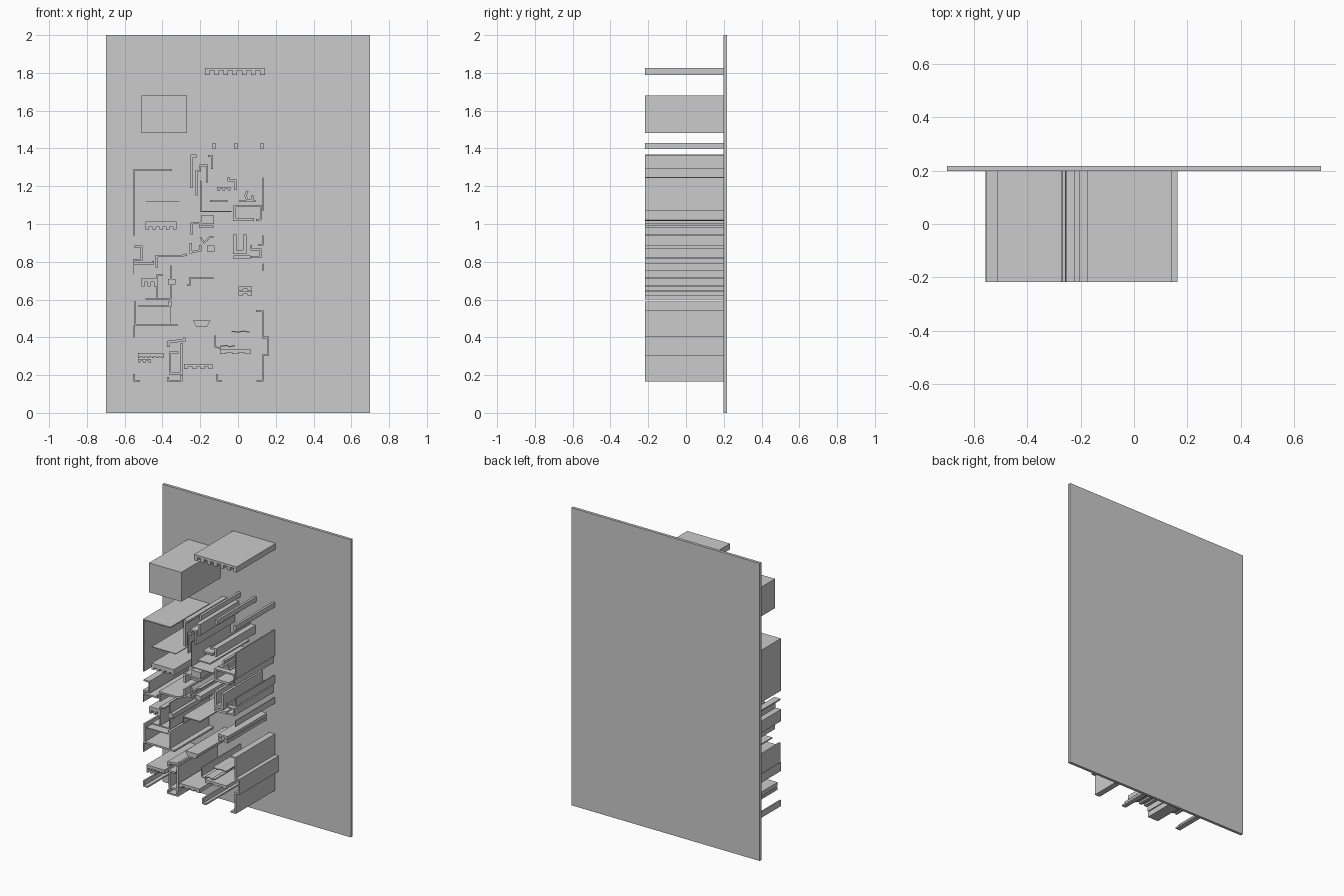
import bpy, bmesh
from mathutils import Vector

FRONT, FACE, BACK = -0.217, 0.198, 0.217


def prism(name, pts, y0=FRONT, y1=FACE):
    """Extrude an (x, z) outline along y."""
    bm = bmesh.new()
    face = bm.faces.new([bm.verts.new((x, y0, z)) for x, z in pts])
    ext = bmesh.ops.extrude_face_region(bm, geom=[face])
    moved = [v for v in ext["geom"] if isinstance(v, bmesh.types.BMVert)]
    bmesh.ops.translate(bm, vec=(0, y1 - y0, 0), verts=moved)
    bmesh.ops.recalc_face_normals(bm, faces=bm.faces)
    me = bpy.data.meshes.new(name)
    bm.to_mesh(me)
    bm.free()
    ob = bpy.data.objects.new(name, me)
    bpy.context.collection.objects.link(ob)
    return ob


def block(name, x0, x1, z0, z1, y0=FRONT, y1=FACE):
    return prism(name, [(x0, z0), (x1, z0), (x1, z1), (x0, z1)], y0, y1)


def wall(name, path, t=0.008):
    """Thin wall following a centre line, with mitred corners."""
    p = [Vector(q) for q in path]
    dirs = [(b - a).normalized() for a, b in zip(p, p[1:])]
    norms = [Vector((-d.y, d.x)) for d in dirs]
    left, right = [], []
    for i, q in enumerate(p):
        n0, n1 = norms[max(i - 1, 0)], norms[min(i, len(norms) - 1)]
        off = (n0 + n1) / (1 + n0.dot(n1)) * t / 2
        left.append(q + off)
        right.append(q - off)
    return prism(name, left + right[::-1])


def comb(name, x0, x1, z0, z1, n, root=0.7):
    """Slab with n teeth hanging from its underside."""
    zm = z0 + (z1 - z0) * root
    w = (x1 - x0) / (2 * n - 1)
    pts = [(x0, z1)]
    for i in range(n):
        a, b = x0 + 2 * i * w, x0 + (2 * i + 1) * w
        pts += [(a, zm)] * (i > 0) + [(a, z0), (b, z0)] + [(b, zm)] * (i < n - 1)
    return prism(name, pts + [(x1, z1)])


# Back panel and the solid pieces at the top
block("back_panel", -0.7, 0.7, 0, 2, FACE, BACK)
block("large_block", -0.51, -0.27, 1.483, 1.68)
comb("top_comb", -0.175, 0.142, 1.788, 1.827, 7, 0.6)
for i, x in enumerate((-0.128, -0.01, 0.128)):
    block(f"small_bar_{i}", x - 0.008, x + 0.008, 1.397, 1.43)

# Left outer walls
wall("left_wall_upper", [(-0.55, 0.94), (-0.55, 1.287), (-0.35, 1.287)])
wall("left_wall_middle", [(-0.552, 0.735), (-0.552, 0.79)], 0.005)
wall("left_wall_bracket", [(-0.55, 0.88), (-0.51, 0.88), (-0.51, 0.81),
                           (-0.55, 0.81), (-0.55, 0.79), (-0.45, 0.79), (-0.45, 0.805)], 0.01)
wall("left_wall_lower", [(-0.545, 0.59), (-0.545, 0.465), (-0.32, 0.465)], 0.012)
wall("left_wall_stub", [(-0.551, 0.4), (-0.551, 0.46)], 0.006)
wall("left_foot", [(-0.55, 0.205), (-0.55, 0.17), (-0.52, 0.17)], 0.01)

# Left inner shelves and partitions
block("left_thin_shelf", -0.49, -0.31, 1.118, 1.123)
comb("left_comb_upper", -0.49, -0.325, 0.97, 1.012, 5, 0.35)
wall("left_hook_shelf", [(-0.43, 0.77), (-0.43, 0.83), (-0.3, 0.83), (-0.27, 0.84)], 0.012)
comb("left_comb_middle", -0.51, -0.43, 0.67, 0.715, 3, 0.5)
wall("left_partition", [(-0.49, 0.605), (-0.356, 0.605), (-0.356, 0.78)])
wall("left_post", [(-0.427, 0.61), (-0.427, 0.73), (-0.4, 0.73)], 0.008)
block("left_post_cap", -0.37, -0.33, 0.68, 0.71)
wall("left_inner_frame", [(-0.53, 0.567), (-0.356, 0.567), (-0.356, 0.472)], 0.005)
block("left_frame_tip", -0.37, -0.35, 0.567, 0.59)
comb("left_comb_lower", -0.53, -0.395, 0.29, 0.318, 6, 0.35)
comb("left_strip_lower", -0.53, -0.46, 0.268, 0.285, 3, 0.4)

# Lower middle pieces
wall("lower_frame", [(-0.368, 0.35), (-0.368, 0.375), (-0.285, 0.385), (-0.285, 0.4)], 0.014)
wall("lower_frame_post", [(-0.298, 0.37), (-0.298, 0.21), (-0.36, 0.21), (-0.36, 0.32),
                          (-0.315, 0.32)], 0.012)
wall("lower_frame_foot", [(-0.37, 0.19), (-0.37, 0.17), (-0.3, 0.17), (-0.3, 0.2)], 0.01)
comb("lower_comb", -0.285, -0.135, 0.233, 0.26, 4, 0.4)
prism("lower_tray", [(-0.24, 0.49), (-0.22, 0.455), (-0.165, 0.455), (-0.145, 0.49)])
wall("middle_shelf", [(-0.27, 0.675), (-0.255, 0.675), (-0.255, 0.713), (-0.13, 0.713)], 0.007)
wall("lower_l_upper", [(-0.12, 0.41), (-0.12, 0.35), (-0.09, 0.34)], 0.007)
wall("lower_l_foot", [(-0.11, 0.205), (-0.11, 0.17), (-0.085, 0.17)], 0.01)
wall("lower_ripple", [(-0.095, 0.352), (-0.06, 0.357), (-0.045, 0.35), (-0.015, 0.357)], 0.006)
wall("right_ripple", [(-0.035, 0.432), (0, 0.428), (0.03, 0.433), (0.06, 0.428)], 0.006)
comb("lower_right_comb", -0.095, 0.066, 0.313, 0.335, 3, 0.35)

# Right outer walls
wall("right_wall_lower", [(0.095, 0.54), (0.131, 0.54), (0.131, 0.4), (0.158, 0.4),
                          (0.158, 0.305), (0.131, 0.305), (0.131, 0.17), (0.097, 0.17)], 0.01)
wall("right_wall_mark", [(0.132, 0.75), (0.132, 0.79)], 0.006)
wall("right_wall_middle", [(0.07, 0.825), (0.12, 0.825), (0.12, 0.865), (0.07, 0.865),
                           (0.07, 0.89)], 0.01)
wall("right_wall_hook", [(0.105, 0.89), (0.132, 0.89), (0.132, 0.94)], 0.008)
wall("right_wall_upper", [(0.132, 1.07), (0.132, 1.245)], 0.007)

# Right inner rooms
for i, z in enumerate((0.622, 0.648)):
    comb(f"right_short_comb_{i}", 0.003, 0.075, z, z + 0.02, 2, 0.4)
wall("right_room_lower", [(-0.018, 0.945), (-0.018, 0.85), (0.035, 0.85), (0.035, 0.945)], 0.018)
block("right_room_base", -0.025, 0.065, 0.815, 0.832)
wall("right_room_upper", [(-0.018, 1.09), (-0.018, 1.025), (0.085, 1.025)], 0.016)
wall("right_room_roof", [(-0.025, 1.095), (0.122, 1.095), (0.122, 1.025), (0.095, 1.02)], 0.01)
wall("right_loop", [(0.05, 1.175), (0.04, 1.15), (0.05, 1.125), (0.075, 1.125), (0.075, 1.15)], 0.012)
block("right_loop_shelf", 0.005, 0.095, 1.118, 1.124)
wall("right_hook", [(-0.05, 1.25), (-0.05, 1.23), (-0.015, 1.23), (-0.015, 1.18)], 0.012)

# Central cluster
wall("centre_wall", [(-0.196, 1.23), (-0.196, 1.065), (-0.035, 1.065)], 0.005)
wall("centre_corner", [(-0.22, 1.36), (-0.245, 1.36), (-0.245, 1.19)], 0.014)
wall("centre_frame", [(-0.22, 1.15), (-0.22, 1.28), (-0.2, 1.28), (-0.2, 1.31),
                      (-0.165, 1.31), (-0.165, 1.22)], 0.01)
wall("centre_hook", [(-0.16, 1.36), (-0.138, 1.36), (-0.138, 1.29)], 0.012)
comb("centre_small_comb", -0.11, -0.04, 1.178, 1.197, 3, 0.45)
block("centre_bar", -0.148, -0.055, 1.117, 1.126)
block("centre_room_lid", -0.195, -0.128, 1.0, 1.045)
wall("centre_room", [(-0.245, 1.005), (-0.2, 1.005), (-0.2, 0.985), (-0.13, 0.985)], 0.012)
block("centre_room_side", -0.252, -0.238, 0.945, 1.005)
wall("centre_tray", [(-0.2, 0.93), (-0.18, 0.9), (-0.15, 0.93), (-0.13, 0.93)], 0.01)
wall("centre_step", [(-0.25, 0.9), (-0.25, 0.85), (-0.2, 0.86), (-0.2, 0.89)], 0.012)
block("centre_block", -0.165, -0.125, 0.855, 0.885)
